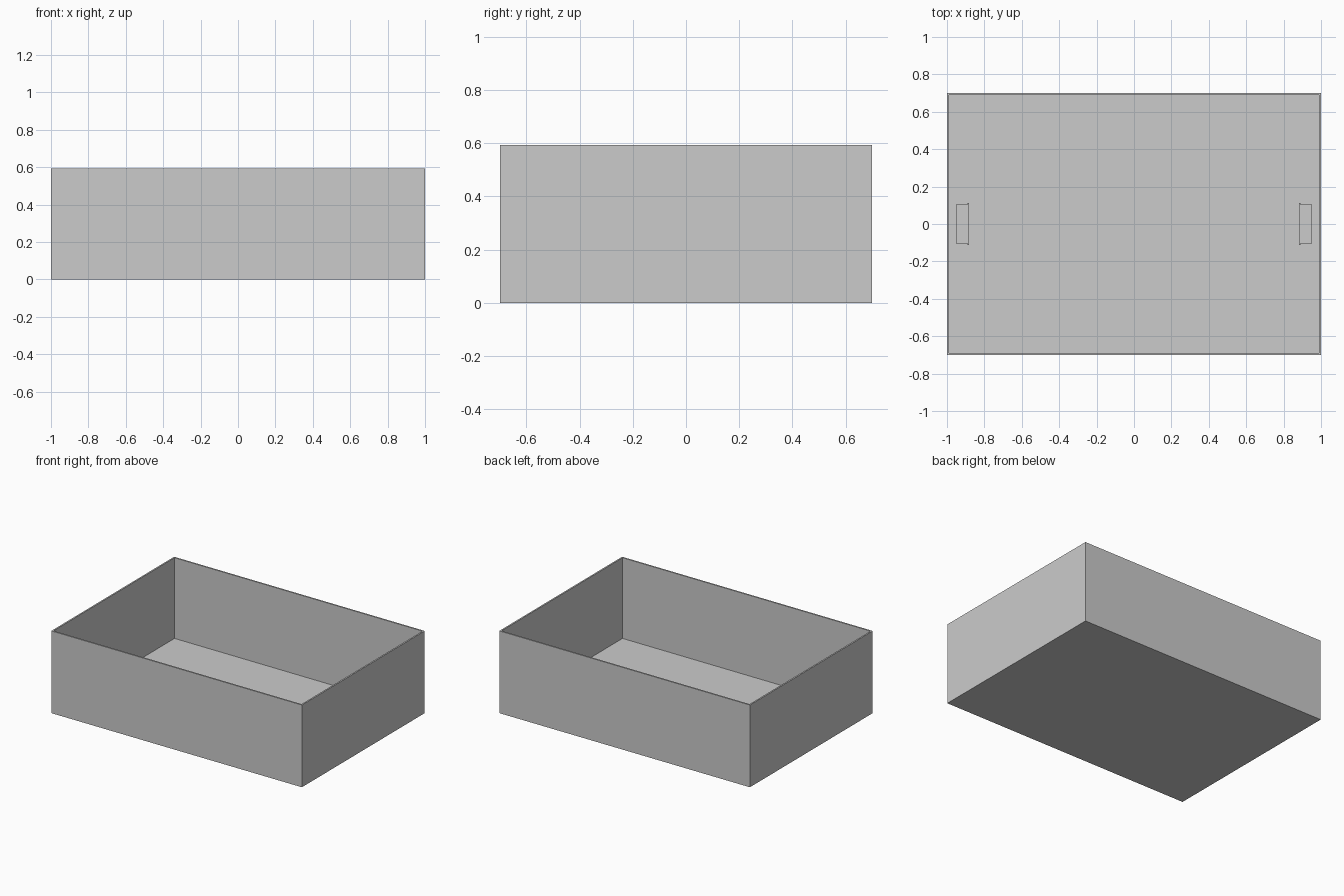
import bpy, bmesh

if "Cube" in bpy.data.objects:
    bpy.data.objects.remove(bpy.data.objects["Cube"])

W, D, H, T = 2.0, 1.4, 0.593, 0.011   # outer size and wall thickness


def add_box(bm, x0, x1, y0, y1, z0, z1):
    verts = bmesh.ops.create_cube(bm, size=1)["verts"]
    for v in verts:
        v.co.x = x1 if v.co.x > 0 else x0
        v.co.y = y1 if v.co.y > 0 else y0
        v.co.z = z1 if v.co.z > 0 else z0
    return verts


def finish(bm, name):
    bmesh.ops.recalc_face_normals(bm, faces=bm.faces)
    mesh = bpy.data.meshes.new(name)
    bm.to_mesh(mesh)
    bm.free()
    obj = bpy.data.objects.new(name, mesh)
    bpy.context.collection.objects.link(obj)
    return obj


# Open tray: inset the top for the rim, then sink it to make the cavity
bm = bmesh.new()
add_box(bm, -W / 2, W / 2, -D / 2, D / 2, 0, H)
top = max(bm.faces, key=lambda f: f.calc_center_median().z)
bmesh.ops.inset_region(bm, faces=[top], thickness=T, use_even_offset=True)
inner = bmesh.ops.extrude_discrete_faces(bm, faces=[top])["faces"][0]
for v in inner.verts:
    v.co.z = T
finish(bm, "open_box")

# Small inner grips on the floor near each short wall
for side, name in ((-1, "left_grip"), (1, "right_grip")):
    bm = bmesh.new()
    add_box(bm, 0.89, 0.952, -0.105, 0.105, T, 0.06)
    add_box(bm, 0.882, 0.89, -0.113, 0.113, T, 0.06)
    for v in bm.verts:
        v.co.x *= side
    finish(bm, name)
